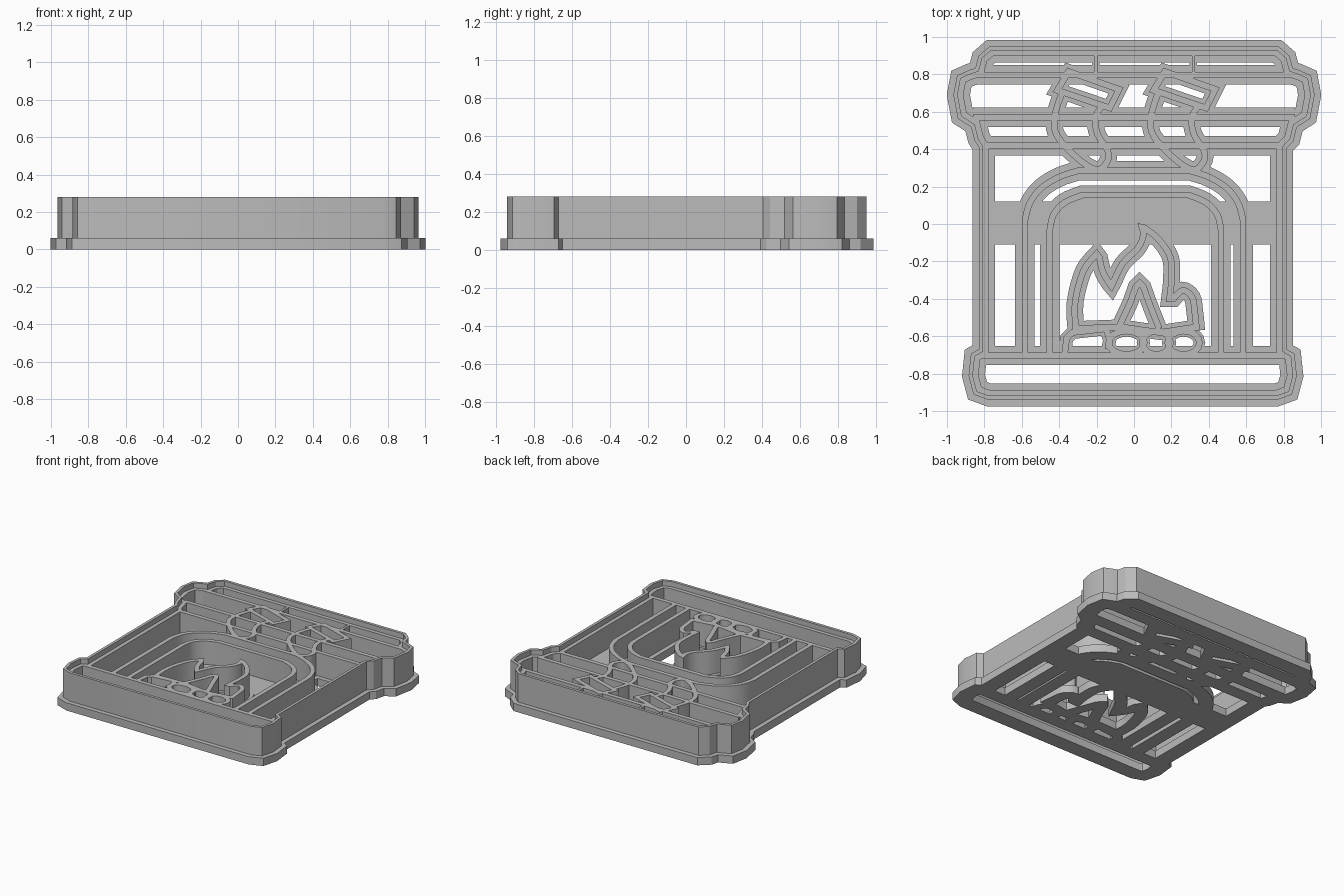
import bpy, bmesh, math
from mathutils import Vector

cube = bpy.data.objects.get("Cube")
if cube:
    bpy.data.objects.remove(cube)

BASE, STAMP, RIM = 0.06, 0.24, 0.28

grey = bpy.data.materials.new("plain grey plastic")
grey.use_nodes = True
grey.diffuse_color = (0.5, 0.5, 0.5, 1)
grey.node_tree.nodes["Principled BSDF"].inputs["Base Color"].default_value = (0.5, 0.5, 0.5, 1)


def smooth(pts, closed=False, steps=4):
    """Catmull-Rom curve through the points."""
    pts = [Vector(p) for p in pts]
    n = len(pts)
    out = []
    for i in range(n if closed else n - 1):
        if closed:
            a, b, c, d = (pts[(i + k) % n] for k in (-1, 0, 1, 2))
        else:
            a, b, c, d = (pts[min(max(i + k, 0), n - 1)] for k in (-1, 0, 1, 2))
        for s in range(steps):
            t = s / steps
            out.append(0.5 * (2 * b + (c - a) * t + (2 * a - 5 * b + 4 * c - d) * t * t
                              + (3 * b - a - 3 * c + d) * t ** 3))
    return out if closed else out + [pts[-1]]


def offset(pts, dist, closed):
    """Mitred copy of a path, moved to its right-hand side."""
    n, out = len(pts), []
    for i, p in enumerate(pts):
        before = p - pts[i - 1] if closed or i else pts[1] - p
        after = pts[(i + 1) % n] - p if closed or i < n - 1 else before
        n1 = Vector((before.y, -before.x)).normalized()
        n2 = Vector((after.y, -after.x)).normalized()
        m = n1 + n2
        m = m.normalized() if m.length > 1e-4 else n1
        out.append(p + m * dist / max(m.dot(n1), 0.6))
    return out


def ribbon(bm, pts, closed, inner, outer, z0, z1):
    """Upright wall between two offsets of a path."""
    left, right = offset(pts, inner, closed), offset(pts, outer, closed)
    rings = [[bm.verts.new((a.x, a.y, z0)), bm.verts.new((b.x, b.y, z0)),
              bm.verts.new((b.x, b.y, z1)), bm.verts.new((a.x, a.y, z1))]
             for a, b in zip(left, right)]
    pairs = list(zip(rings, rings[1:]))
    if closed:
        pairs.append((rings[-1], rings[0]))
    else:
        bm.faces.new(rings[0])
        bm.faces.new(rings[-1][::-1])
    for r, s in pairs:
        for k in range(4):
            j = (k + 1) % 4
            bm.faces.new((r[k], s[k], s[j], r[j]))


def finish(name, bm):
    bmesh.ops.recalc_face_normals(bm, faces=bm.faces)
    mesh = bpy.data.meshes.new(name)
    bm.to_mesh(mesh)
    bm.free()
    mesh.materials.append(grey)
    ob = bpy.data.objects.new(name, mesh)
    bpy.context.collection.objects.link(ob)
    bpy.ops.object.select_all(action='DESELECT')
    ob.select_set(True)
    bpy.context.view_layer.objects.active = ob
    bpy.ops.object.shade_smooth_by_angle(angle=math.radians(30))


def stroke(name, pts, closed=False, foot=0.052, wall=0.017):
    """Stamp line: a wide flat foot with a thin wall on it."""
    pts = [Vector(p) for p in pts]
    bm = bmesh.new()
    ribbon(bm, pts, closed, -foot, foot, 0, BASE)
    ribbon(bm, pts, closed, -wall, wall, BASE / 2, STAMP)
    finish(name, bm)


# Outer cutter: flange, stamp line and taller cutting wall
half = [(.76, -.905), (.815, -.885), (.835, -.81), (.825, -.715), (.78, -.69),
        (.78, .42), (.82, .46), (.84, .54), (.91, .585), (.93, .69), (.915, .77),
        (.87, .79), (.82, .805), (.80, .88), (.76, .915)]
left = [(-x - (0.014 if y < .43 else 0), y) for x, y in reversed(half)]
outline = [Vector(p) for p in half + left]
bm = bmesh.new()
ribbon(bm, outline, True, -0.052, 0.07, 0, BASE)
ribbon(bm, outline, True, -0.017, 0.015, BASE / 2, STAMP)
ribbon(bm, outline, True, 0.013, 0.035, BASE / 2, RIM)
finish("outer_cutter", bm)

# Straight lines of the mantel and the hearth
for name, y, x in (("mantel_top", .797, .87), ("mantel_bottom", .57, .86),
                   ("mantel_moulding", .418, .79), ("hearth_top", -.703, .82)):
    stroke(name, [(-x, y), (x, y)])
for name, x in (("left_hook", -.205), ("right_hook", .318)):
    stroke(name, [(x, .8), (x, .91)], foot=.02, wall=.009)

# Flat brace across the middle
bm = bmesh.new()
ribbon(bm, [Vector((-.78, 0)), Vector((.78, 0))], False, -.12, .11, 0, BASE)
finish("cross_brace", bm)

# Arches of the fire opening
def arch(name, xl, xr, curve):
    """curve holds (inset from the side, height) pairs."""
    rise = smooth([(xl + i, y) for i, y in curve])
    fall = smooth([(xr - i, y) for i, y in curve])
    stroke(name, [(xl, -.7)] + rise + fall[::-1] + [(xr, -.7)])


arch("outer_arch", -.583, .583, [(0, .02), (.025, .11), (.085, .19), (.18, .25), (.285, .285)])
arch("inner_arch", -.45, .465, [(0, -.03), (.02, .05), (.08, .115), (.175, .155)])

# Two stockings hanging from the mantel
cuff = [(-.35, .815), (-.08, .72), (-.13, .62), (-.41, .715)]
sock = [(-.39, .69), (-.425, .57), (-.41, .47), (-.3, .35), (-.2, .29), (-.145, .33),
        (-.14, .39), (-.195, .48), (-.205, .57), (-.165, .64)]
for side, dx in (("right", 0), ("left", .515)):
    stroke(side + "_stocking_cuff", [(x + dx, y) for x, y in cuff], True, foot=.04)
    stroke(side + "_stocking_leg", smooth([(x + dx, y) for x, y in sock]), foot=.045)

# Fire: three smooth edges meeting in sharp tips
flame = (smooth([(-.31, -.57), (-.315, -.42), (-.27, -.25), (-.2, -.16)])
         + smooth([(-.185, -.18), (-.165, -.26), (-.12, -.335)])
         + smooth([(-.11, -.31), (-.06, -.21), (.02, -.13), (.05, -.06), (.04, -.015)])
         + smooth([(.055, -.02), (.13, -.08), (.195, -.18), (.2, -.3), (.19, -.4)])
         + smooth([(.21, -.4), (.26, -.355), (.31, -.39), (.325, -.47), (.335, -.57)]))
stroke("flame", flame, foot=.045)
stroke("inner_flame", [(-.085, -.56), (-.02, -.42), (.01, -.335), (.03, -.315),
                       (.05, -.335), (.08, -.42), (.135, -.56)], foot=.042)
stroke("ember_line", [(-.33, -.56), (-.07, -.55), (.03, -.565), (.14, -.58), (.34, -.55)], foot=.04)

# Logs under the fire
stroke("long_log", [(-.37, -.69), (-.36, -.61), (-.33, -.58), (-.15, -.56),
                    (-.13, -.62), (-.14, -.67)], foot=.035)
for name, x, r in (("middle_log", -.04, .095), ("small_log", .12, .075), ("right_log", .265, .085)):
    ring = [(x + r * math.cos(a * math.pi / 8), -.635 + .063 * math.sin(a * math.pi / 8))
            for a in range(16)]
    stroke(name, ring, True, foot=.03)
